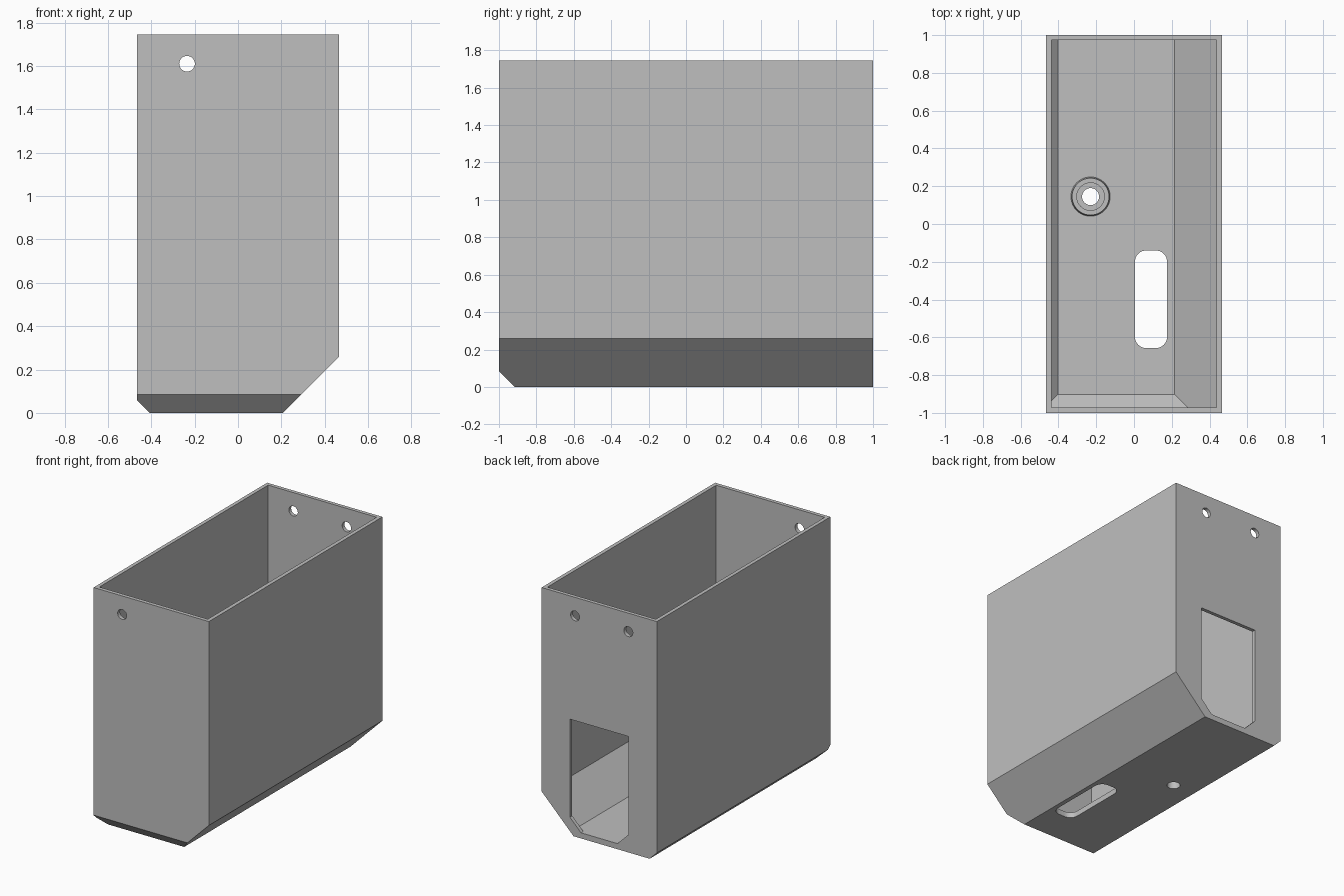
import bpy, bmesh, math
from mathutils import Matrix, Vector

cube = bpy.data.objects.get("Cube")
if cube:
    bpy.data.objects.remove(cube, do_unlink=True)

grey = bpy.data.materials.new("grey plastic")
grey.use_nodes = True
GREY = (0.52, 0.52, 0.52, 1)
grey.diffuse_color = GREY
grey.node_tree.nodes["Principled BSDF"].inputs["Base Color"].default_value = GREY


def finish(bm, name):
    bmesh.ops.recalc_face_normals(bm, faces=bm.faces)
    mesh = bpy.data.meshes.new(name)
    bm.to_mesh(mesh)
    bm.free()
    mesh.materials.append(grey)
    obj = bpy.data.objects.new(name, mesh)
    bpy.context.collection.objects.link(obj)
    return obj


def chamfered_box(name, low, high, floor_left, floor_right, floor_front):
    """Box whose left, right and front bottom edges are cut at 45 degrees."""
    bm = bmesh.new()
    bmesh.ops.create_cube(bm, size=1)
    for v in bm.verts:
        v.co = [h if c > 0 else l for c, l, h in zip(v.co, low, high)]
    z = low[2]
    for point, normal in (((floor_left, 0, z), (-1, 0, -1)),
                          ((floor_right, 0, z), (1, 0, -1)),
                          ((0, floor_front, z), (0, -1, -1))):
        cut = bmesh.ops.bisect_plane(bm, geom=bm.verts[:] + bm.edges[:] + bm.faces[:],
                                     plane_co=point, plane_no=Vector(normal).normalized(),
                                     clear_outer=True)
        edges = [e for e in cut["geom_cut"] if isinstance(e, bmesh.types.BMEdge)]
        bmesh.ops.contextual_create(bm, geom=edges)
    return finish(bm, name)


def prism(name, outline, start, end, axis="Z"):
    """Extrude an outline along Z, or an XZ outline along Y."""
    place = (lambda a, b, d: (a, b, d)) if axis == "Z" else (lambda a, b, d: (a, d, b))
    bm = bmesh.new()
    face = bm.faces.new([bm.verts.new(place(a, b, start)) for a, b in outline])
    new = bmesh.ops.extrude_face_region(bm, geom=[face])["geom"]
    shift = Vector(place(0, 0, end - start))
    bmesh.ops.translate(bm, vec=shift, verts=[v for v in new if isinstance(v, bmesh.types.BMVert)])
    return finish(bm, name)


def circle(cx, cy, r, n=40):
    return [(cx + r * math.cos(math.tau * i / n), cy + r * math.sin(math.tau * i / n))
            for i in range(n)]


def rounded_rect(x0, x1, y0, y1, r, n=8):
    points = []
    corners = ((x1 - r, y1 - r), (x0 + r, y1 - r), (x0 + r, y0 + r), (x1 - r, y0 + r))
    for k, (cx, cy) in enumerate(corners):
        for i in range(n + 1):
            a = math.pi / 2 * (k + i / n)
            points.append((cx + r * math.cos(a), cy + r * math.sin(a)))
    return points


def combine(target, tool, operation="DIFFERENCE"):
    mod = target.modifiers.new("combine", "BOOLEAN")
    mod.operation, mod.solver, mod.object = operation, "EXACT", tool
    bpy.context.view_layer.objects.active = target
    bpy.ops.object.modifier_apply(modifier=mod.name)
    bpy.data.objects.remove(tool, do_unlink=True)


# Hollow bin with sloped lower edges
FLOOR = 0.04
TOP = 1.745
housing = chamfered_box("housing", (-0.465, -1, 0), (0.465, 1, TOP), -0.407, 0.207, -0.915)
cavity = chamfered_box("cavity", (-0.438, -0.972, FLOOR), (0.437, 0.973, TOP + 0.2),
                       -0.403, 0.215, -0.902)
combine(housing, cavity)

# Raised screw boss on the floor, with tapered side
BX, BY = -0.23, 0.145
bm = bmesh.new()
bmesh.ops.create_cone(bm, cap_ends=True, segments=40, radius1=0.105, radius2=0.098,
                      depth=0.07, matrix=Matrix.Translation((BX, BY, FLOOR + 0.025)))
combine(housing, finish(bm, "boss"), "UNION")
combine(housing, prism("counterbore", circle(BX, BY, 0.073), 0.06, 0.2))
combine(housing, prism("screw_hole", circle(BX, BY, 0.045), -0.1, 0.2))

# Rounded slot in the floor
combine(housing, prism("floor_slot", rounded_rect(0.005, 0.175, -0.657, -0.14, 0.06), -0.1, 0.09))

# Back opening with clipped lower corners
W, C, LOW, HIGH = 0.237, 0.09, 0.041, 0.846
opening = [(-W, HIGH), (-W, LOW + C), (C - W, LOW), (W - C, LOW), (W, LOW + C), (W, HIGH)]
combine(housing, prism("back_opening", opening, 0.94, 1.1, "Y"))

# Hanging holes: one in the front, two in the back
for x, start, end in ((-0.235, -1.1, -0.9), (-0.235, 0.9, 1.1), (0.195, 0.9, 1.1)):
    combine(housing, prism("hanging_hole", circle(x, 1.61, 0.036), start, end, "Y"))

# Smooth the round holes, keep the edges crisp
bpy.ops.object.select_all(action="DESELECT")
housing.select_set(True)
bpy.context.view_layer.objects.active = housing
bpy.ops.object.shade_smooth_by_angle(angle=math.radians(25))
